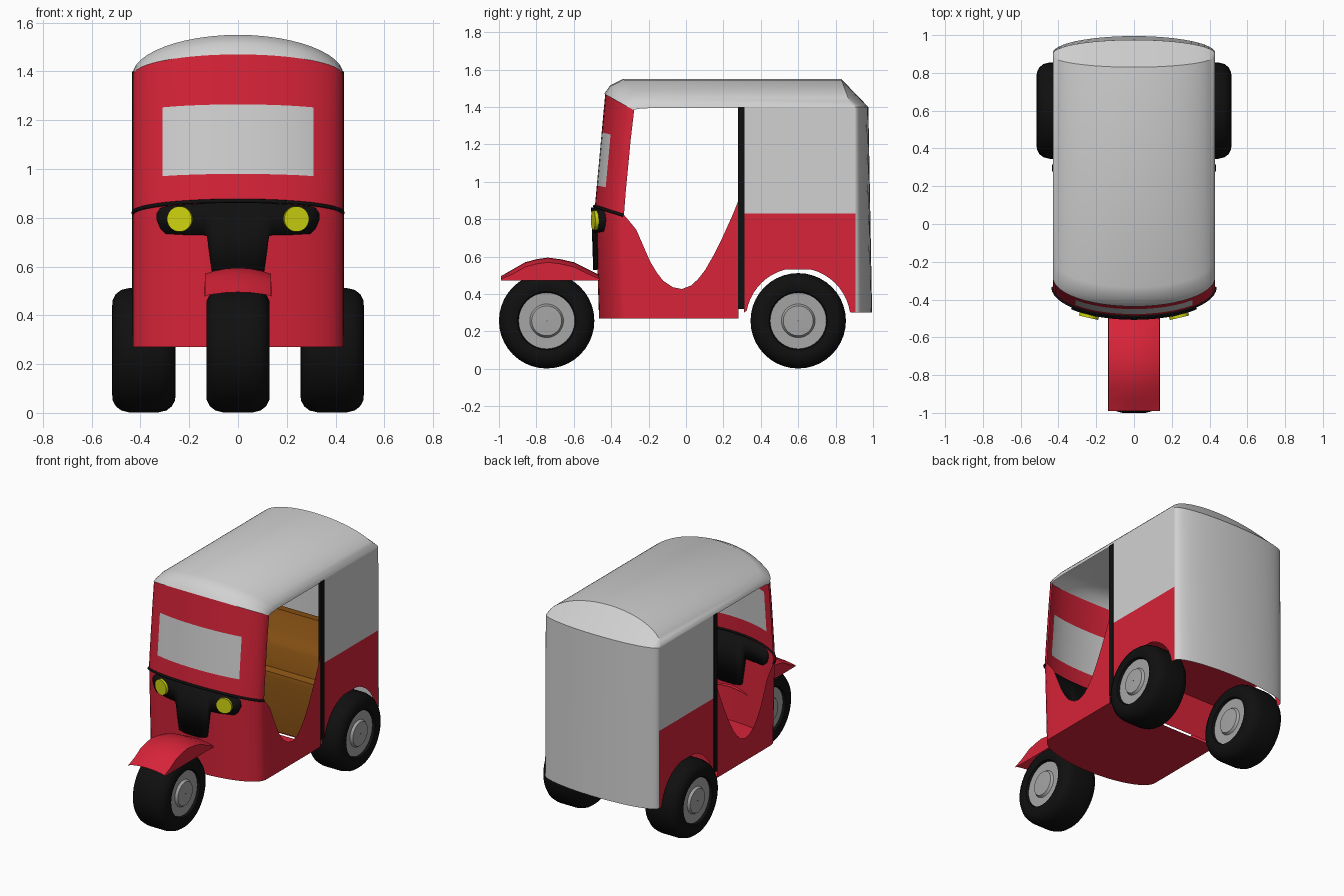
import bpy, bmesh, math
from math import sin, cos, pi, sqrt, asin

if "Cube" in bpy.data.objects:
    bpy.data.objects.remove(bpy.data.objects["Cube"])


def mat(name, r, g, b):
    m = bpy.data.materials.new(name)
    m.diffuse_color = (r, g, b, 1)
    m.use_nodes = True
    m.node_tree.nodes["Principled BSDF"].inputs["Base Color"].default_value = m.diffuse_color
    return m


RED = mat("red paint", .68, .017, .04)
GREY = mat("light grey canvas", .64, .64, .64)
STEEL = mat("hub grey", .38, .38, .38)
BLACK = mat("black rubber", .005, .005, .005)
YELLOW = mat("yellow lamp", .62, .65, .005)
BROWN = mat("brown seat", .22, .075, .006)


def finish(ob, mats, angle=35):
    for m in mats:
        ob.data.materials.append(m)
    bpy.ops.object.select_all(action='DESELECT')
    ob.select_set(True)
    bpy.context.view_layer.objects.active = ob
    bpy.ops.object.shade_smooth_by_angle(angle=math.radians(angle))
    return ob


def grid(name, rows, mats, rule=None, closed=False, mirror=False, thick=0):
    """Skin rows of points; rule(row, column) gives the material index."""
    bm = bmesh.new()
    vs = [[bm.verts.new(p) for p in r] for r in rows]
    for i in range(len(vs) - 1):
        for j in range(len(vs[0]) - 1):
            f = bm.faces.new((vs[i][j], vs[i][j + 1], vs[i + 1][j + 1], vs[i + 1][j]))
            f.material_index = rule(i, j) if rule else 0
    bmesh.ops.remove_doubles(bm, verts=bm.verts[:], dist=1e-5)
    if closed:
        bmesh.ops.recalc_face_normals(bm, faces=bm.faces[:])
    me = bpy.data.meshes.new(name)
    bm.to_mesh(me)
    bm.free()
    ob = bpy.data.objects.new(name, me)
    bpy.context.collection.objects.link(ob)
    if mirror:
        ob.modifiers.new("mirror", 'MIRROR').use_bisect_axis[0] = False
    if thick:
        s = ob.modifiers.new("solid", 'SOLIDIFY')
        s.thickness, s.offset = thick, 0
    return finish(ob, mats)


def box(name, lo, hi, m):
    bpy.ops.mesh.primitive_cube_add(size=1, location=[(a + b) / 2 for a, b in zip(lo, hi)])
    ob = bpy.context.object
    ob.name = name
    ob.scale = [b - a for a, b in zip(lo, hi)]
    return finish(ob, [m])


W = .43       # half width of the cabin
BULGE = .155  # depth of the curved front
N = 12
ts = [pi / 2 * i / N for i in range(-N, N + 1)]


def low_y(z):
    return -.465 - .02 * (z - .27) / .6


def e_of(x):
    return 1 - sqrt(max(0, 1 - (x / W) ** 2))


# lower front body: rounded nose with scooped door sills
door = [(-.27, .745), (-.235, .66), (-.2, .575), (-.165, .515), (-.13, .47), (-.08, .437), (-.03, .427),
        (.02, .445), (.06, .48), (.1, .53), (.15, .615), (.2, .715), (.25, .825), (.28, .9)]
cols = [(-W, (y + .33) / .61, z, 1) for y, z in reversed(door)]
cols += [(W * sin(t), 0, .87 - .05 * (1 - cos(t)), 1 - cos(t)) for t in ts]
cols += [(W, (y + .33) / .61, z, 1) for y, z in door]
rows = []
for f in (0, .25, .5, .75, 1):
    row = []
    for x, s, top, e in cols:
        z = .27 + f * (top - .27)
        y0 = low_y(z) + BULGE * e
        row.append((x, y0 + s * (.28 - y0), z))
    rows.append(row)
grid("front_body", rows, [RED])

# floor
rev = ts[::-1]
grid("floor", [[(W * sin(t), -.465 + BULGE * (1 - cos(t)), .27) for t in rev],
               [(W * sin(t), .28, .27) for t in rev]], [RED])

# windshield panel with grey window
tw = asin(.31 / W)
pts = sorted([t for t in ts if abs(abs(t) - tw) > .03] + [tw, -tw])
rows = []
for z0, dz in ((.87, .05), (.98, .03), (1.265, .04), (1.47, .085)):
    rows.append([(W * sin(t), -.487 + .055 * (z0 - .87) / .6 + BULGE * (1 - cos(t)),
                  z0 - dz * (1 - cos(t))) for t in pts])
grid("windshield_panel", rows, [RED, GREY],
     lambda i, j: 1 if i == 1 and abs(pts[j] + pts[j + 1]) / 2 < tw else 0)

# black trim strip under the windshield
cu = bpy.data.curves.new("trim_strip", 'CURVE')
cu.dimensions, cu.bevel_depth, cu.bevel_resolution = '3D', .008, 2
sp = cu.splines.new('POLY')
sp.points.add(len(ts) - 1)
for p, t in zip(sp.points, ts):
    p.co = (W * sin(t), -.489 + BULGE * (1 - cos(t)), .87 - .05 * (1 - cos(t)), 1)
cu.materials.append(BLACK)
bpy.context.collection.objects.link(bpy.data.objects.new("trim_strip", cu))

# black headlight panel and lamps
half = [(0, .53, .863), (.05, .53, .863), (.1, .54, .862), (.125, .725, .86), (.14, .73, .859),
        (.2, .73, .856), (.29, .735, .848), (.312, .757, .84), (.325, .79, .82)]
half = [(-x, a, b) for x, a, b in half[:0:-1]] + half
grid("headlight_panel",
     [[(x, low_y(z[k]) + BULGE * e_of(x), z[k]) for x, *z in half] for k in (0, 1)],
     [BLACK], thick=.045)
for sx, side in ((-1, "left"), (1, "right")):
    bpy.ops.mesh.primitive_cylinder_add(vertices=32, radius=.052, depth=.03,
                                        location=(sx * .237, -.482, .795),
                                        rotation=(pi / 2, 0, sx * .23))
    bpy.context.object.name = side + "_headlight"
    finish(bpy.context.object, [YELLOW])

# front mudguard
rows = []
for y, top in ((-.99, .495), (-.93, .53), (-.86, .57), (-.8, .586), (-.74, .595),
               (-.67, .586), (-.6, .57), (-.53, .535), (-.46, .5)):
    sh = max(.48, top - .025)
    rows.append([(-.137, y, .472), (-.136, y, sh)] +
                [(x, y, sh + (top - sh) * (1 - (x / .136) ** 2)) for x in (-.1, -.05, 0, .05, .1)] +
                [(.136, y, sh), (.137, y, .472)])
grid("front_mudguard", rows, [RED])

# rear side panels with wheel arches, grey above and red below
ys = [.31, .325] + [.6 - .278 * cos(pi * i / 24) for i in range(1, 24)] + [.88, .905]


def arch(y):
    d = abs(y - .6)
    return max(.3, min(.53, .26 + sqrt(max(0, .28 ** 2 - d * d))))


grid("rear_side_panel", [[(W, y, arch(y)) for y in ys], [(W, y, .83) for y in ys],
                         [(W, y, 1.4) for y in ys]], [RED, GREY], lambda i, j: i, mirror=True)

# curved back canvas
grid("back_canvas", [[(W * sin(t), .905 + .09 * cos(t), .3) for t in rev],
                     [(W * sin(t), .9 + .075 * cos(t), 1.4) for t in rev]], [GREY])

# roof with rounded front lip and sloped rear
rows = [[], [], [], [], []]
for t in ts:
    x, c = W * sin(t), cos(t)
    e = 1 - c
    fy, fz, top = -.437 + BULGE * e, 1.47 - .085 * e, 1.395 + .155 * c ** 1.1
    rows[0].append((x, fy, fz))
    rows[1].append((x, fy + .03, fz + .55 * (top - fz)))
    rows[2].append((x, -.335 + BULGE * e, top))
    rows[3].append((x, .83 + .06 * e, top))
    rows[4].append((x, .9 + .075 * c, 1.4))
grid("roof", rows, [GREY])

# door pillars
for sx, side in ((-1, "left"), (1, "right")):
    box(side + "_door_pillar", (sx * .425 - .01, .278, .32), (sx * .425 + .01, .314, 1.4), BLACK)

# passenger bench and the red box beneath it
prof = [(.29, .28), (.29, .64), (.3, .67), (.33, .69), (.6, .68), (.66, .7), (.7, .74), (.77, .85), (.82, .85),
        (.82, .545), (.31, .545)]
grid("passenger_seat", [[(x, y, z) for y, z in prof] for x in (-.42, .42)], [BROWN])
grid("rear_underbody", [[(x, y, z) for x in (.425, -.425)]
                        for y, z in ((.3, .27), (.31, .54), (.91, .54))], [RED])

# wheels: tyre with steel hub on both sides
prof = [(0, .124), (.08, .122), (.09, .106), (.15, .108), (.156, .124), (.18, .13), (.205, .128),
        (.23, .115), (.247, .093), (.255, .06)]
prof += [(r, -x) for r, x in reversed(prof)]
SEG = 40
for name, cx, cy in (("front_wheel", 0, -.745), ("left_rear_wheel", -.386, .6),
                     ("right_rear_wheel", .386, .6)):
    rows = [[(cx + x, cy + r * cos(2 * pi * k / SEG), .257 + r * sin(2 * pi * k / SEG))
             for k in range(SEG + 1)] for r, x in prof]
    ob_rule = lambda i, j: 0 if 3 <= i < len(prof) - 4 else 1
    bm_rows = rows
    # collapse the hub centre quads into a small ring so every face is valid
    for q, r in ((0, bm_rows[0]), (-1, bm_rows[-1])):
        bm_rows[q] = [(p[0], cy + .002 * cos(2 * pi * k / SEG), .257 + .002 * sin(2 * pi * k / SEG))
                      for k, p in enumerate(r)]
    grid(name, bm_rows, [BLACK, STEEL], ob_rule, closed=True)
